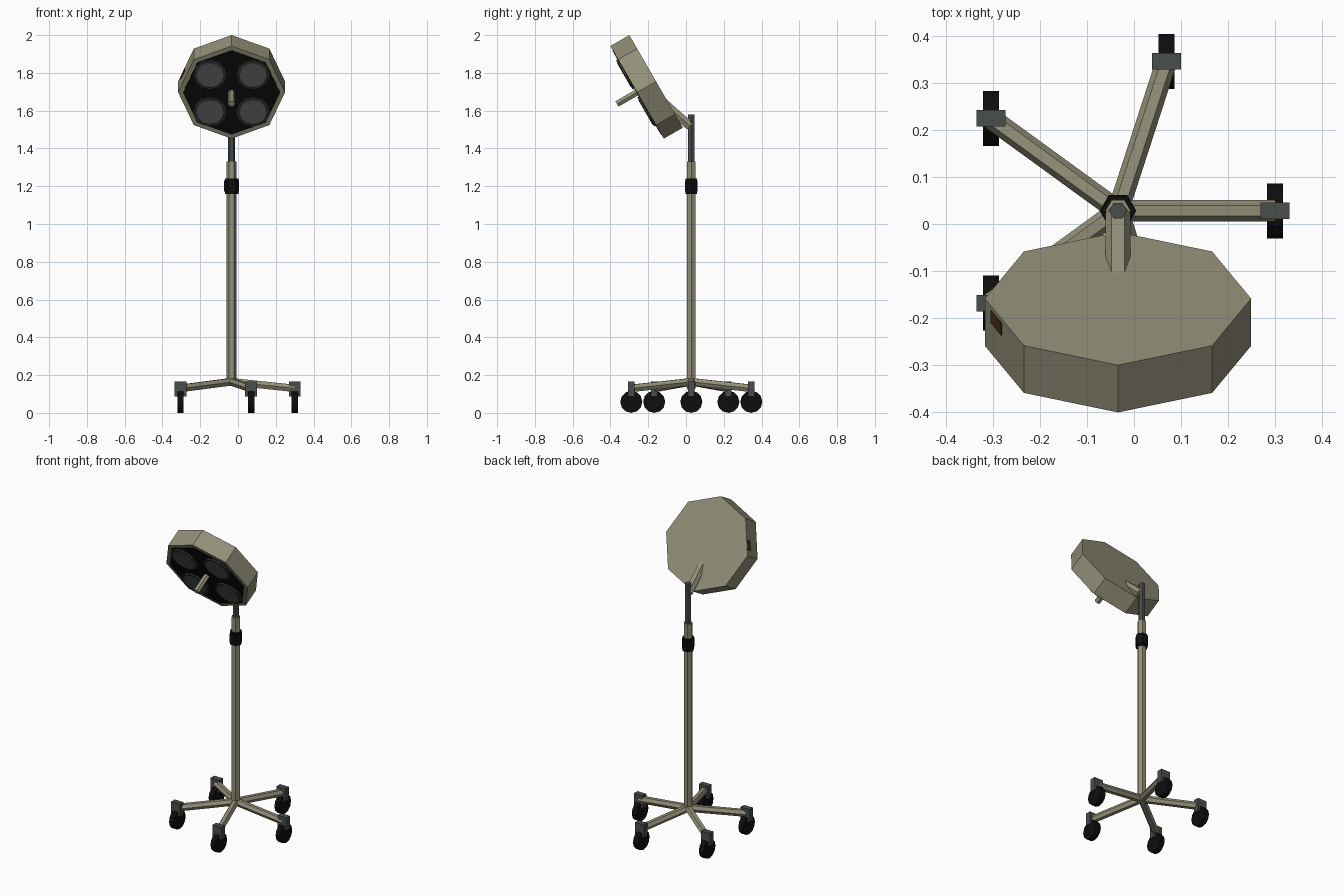
import bpy, bmesh, math
from mathutils import Vector, Matrix

if "Cube" in bpy.data.objects:
    bpy.data.objects.remove(bpy.data.objects["Cube"])

def material(name, rgb):
    m = bpy.data.materials.new(name)
    m.diffuse_color = (*rgb, 1)
    m.use_nodes = True
    m.node_tree.nodes["Principled BSDF"].inputs["Base Color"].default_value = m.diffuse_color
    return m

BEIGE = material("beige_paint", (0.29, 0.275, 0.19))
BLACK = material("black_rubber", (0.004, 0.004, 0.004))
STEEL = material("dark_steel", (0.065, 0.075, 0.07))
RING = material("lens_rim", (0.035, 0.04, 0.038))
LENS = material("lens_glass", (0.10, 0.11, 0.105))
BROWN = material("brown_label", (0.07, 0.03, 0.008))

PX, PY = -0.034, 0.028          # pole axis
X = Vector((1, 0, 0))

def finish(name, bm, matrix, mat):
    bmesh.ops.transform(bm, matrix=matrix, verts=bm.verts)
    bmesh.ops.recalc_face_normals(bm, faces=bm.faces)
    me = bpy.data.meshes.new(name)
    bm.to_mesh(me)
    bm.free()
    me.materials.append(mat)
    ob = bpy.data.objects.new(name, me)
    bpy.context.collection.objects.link(ob)
    return ob

def prism(name, a, b, radius, sides, mat, side=X, end_radius=None):
    """Regular prism from a to b with one corner pointing along side."""
    a, b = Vector(a), Vector(b)
    z = (b - a).normalized()
    x = (side - z * side.dot(z)).normalized()
    y = z.cross(x)
    bm = bmesh.new()
    rings = []
    for h, r in ((0, radius), ((b - a).length, end_radius or radius)):
        rings.append([bm.verts.new((r * math.cos(2 * math.pi * i / sides),
                                    r * math.sin(2 * math.pi * i / sides), h))
                      for i in range(sides)])
    lo, hi = rings
    bm.faces.new(lo[::-1])
    bm.faces.new(hi)
    for i in range(sides):
        j = (i + 1) % sides
        bm.faces.new((lo[i], lo[j], hi[j], hi[i]))
    m = Matrix((x, y, z)).transposed().to_4x4()
    return finish(name, bm, Matrix.Translation(a) @ m, mat)

def box(name, centre, size, mat, rot=Matrix.Identity(4)):
    bm = bmesh.new()
    bmesh.ops.create_cube(bm, size=1)
    m = Matrix.Translation(centre) @ rot @ Matrix.Diagonal((*size, 1))
    return finish(name, bm, m, mat)

# Five legs with casters
for k in range(5):
    a = math.radians(72 * k)
    d = Vector((math.cos(a), math.sin(a), 0))
    end = Vector((PX, PY, 0)) + d * 0.334
    prism(f"leg_{k}", (PX, PY, 0.165), (end.x, end.y, 0.13), 0.0225, 6, BEIGE,
          side=Vector((-d.y, d.x, 0)))
    box(f"caster_fork_{k}", (end.x, end.y, 0.126), (0.062, 0.035, 0.08), STEEL)
    prism(f"wheel_{k}", (end.x - 0.017, end.y, 0.0585), (end.x + 0.017, end.y, 0.0585),
          0.0585, 12, BLACK, side=Vector((0, 0, 1)))

# Telescopic pole
prism("outer_pole", (PX, PY, 0.15), (PX, PY, 1.33), 0.027, 6, BEIGE)
prism("inner_pole", (PX, PY, 1.30), (PX, PY, 1.58), 0.019, 6, STEEL)
prism("collar", (PX, PY, 1.172), (PX, PY, 1.23), 0.039, 6, BLACK)
prism("collar_lips", (PX, PY, 1.16), (PX, PY, 1.24), 0.036, 6, BLACK)

# Tilted lamp head: n is the beam direction, up runs along the face
n = Vector((0, -math.cos(math.radians(30)), -0.5))
up = Vector((0, -0.5, math.cos(math.radians(30))))
back = Vector((PX, -0.1585, 1.755))
R, DEPTH = 0.283, 0.116
front = back + n * DEPTH
prism("lamp_housing", back, front, R, 8, BEIGE)
prism("front_panel", front - n * 0.004, front + n * 0.003, 0.257, 8, BLACK)

# Four lenses with raised rims
for i, (sx, sy) in enumerate(((-1, 1), (1, 1), (-1, -1), (1, -1))):
    c = front + X * sx * 0.114 + up * sy * 0.113
    prism(f"lens_rim_{i}", c, c + n * 0.012, 0.089, 12, RING)
    prism(f"lens_{i}", c + n * 0.010, c + n * 0.015, 0.08, 12, LENS, end_radius=0.074)

# Centre grip and rear bracket
prism("grip", front, front + n * 0.123, 0.019, 6, BEIGE)
prism("bracket", (PX, 0.022, 1.518), (PX, -0.12, 1.643), 0.027, 6, BEIGE)

# Small label on the upper left edge of the housing
p0 = back - X * R
p1 = back + (up - X) * R * math.sqrt(0.5)
edge = (p1 - p0).normalized()
out = edge.cross(n).normalized()
rot = Matrix((edge, n, out)).transposed().to_4x4()
box("edge_label", p0.lerp(p1, 0.3) + n * 0.025, (0.06, 0.03, 0.004), BROWN, rot)
